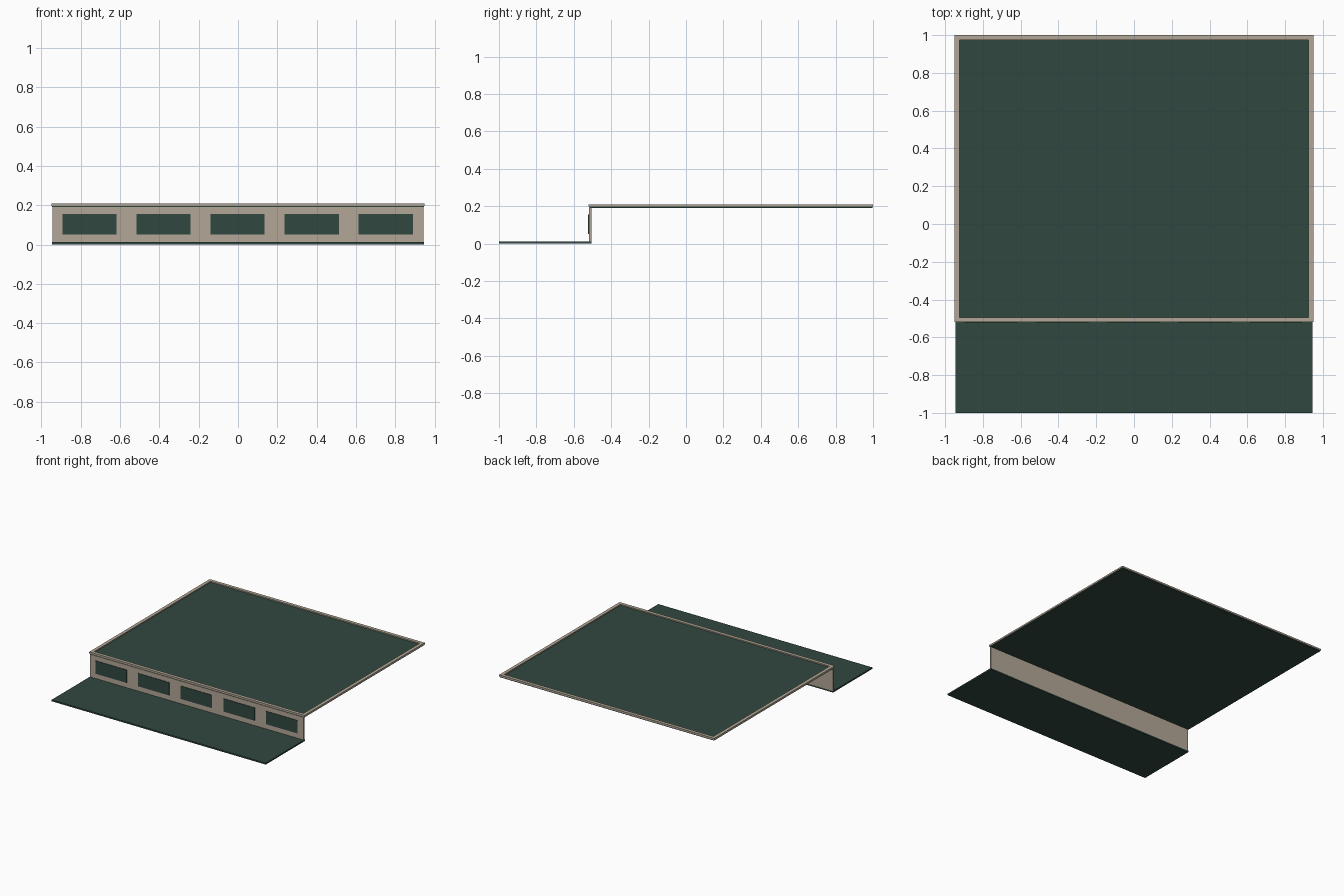
import bpy, bmesh

if "Cube" in bpy.data.objects:
    bpy.data.objects.remove(bpy.data.objects["Cube"])


def material(name, rgb):
    m = bpy.data.materials.new(name)
    m.diffuse_color = (*rgb, 1)
    m.use_nodes = True
    m.node_tree.nodes["Principled BSDF"].inputs["Base Color"].default_value = m.diffuse_color
    return m


GREEN = material("dark_green", (0.03, 0.065, 0.05))
STONE = material("warm_stone", (0.45, 0.39, 0.31))


def box(name, lo, hi, mat):
    bm = bmesh.new()
    bmesh.ops.create_cube(bm, size=1)
    for v in bm.verts:
        v.co = [h if c > 0 else l for c, l, h in zip(v.co, lo, hi)]
    mesh = bpy.data.meshes.new(name)
    bm.to_mesh(mesh)
    bm.free()
    mesh.materials.append(mat)
    obj = bpy.data.objects.new(name, mesh)
    bpy.context.collection.objects.link(obj)
    return obj


# Low front floor and raised rear deck
box("lower_floor", (-0.945, -1, 0), (0.945, -0.505, 0.012), GREEN)
box("upper_deck", (-0.945, -0.516, 0.19), (0.945, 0.996, 0.201), GREEN)

# Raised border: one ring with an open middle
W, Y0, Y1, T = 0.95, -0.52, 1.0, 0.026
bm = bmesh.new()
rings = []
for inset, z in ((0, 0.197), (0, 0.21), (T, 0.21), (T, 0.197)):
    x, a, b = W - inset, Y0 + inset, Y1 - inset
    rings.append([bm.verts.new((px, py, z))
                  for px, py in ((-x, a), (x, a), (x, b), (-x, b))])
for k in range(4):
    r, s = rings[k], rings[(k + 1) % 4]
    for i in range(4):
        j = (i + 1) % 4
        bm.faces.new((r[i], r[j], s[j], s[i]))
bmesh.ops.recalc_face_normals(bm, faces=bm.faces)
mesh = bpy.data.meshes.new("deck_border")
bm.to_mesh(mesh)
bm.free()
mesh.materials.append(STONE)
bpy.context.collection.objects.link(bpy.data.objects.new("deck_border", mesh))

# Riser wall with five inlaid panels
box("riser_wall", (-0.943, -0.519, 0.01), (0.943, -0.505, 0.192), STONE)
for i in range(5):
    cx = -0.002 + (i - 2) * 0.377
    box(f"riser_panel_{i + 1}", (cx - 0.138, -0.523, 0.052),
        (cx + 0.138, -0.514, 0.155), GREEN)
